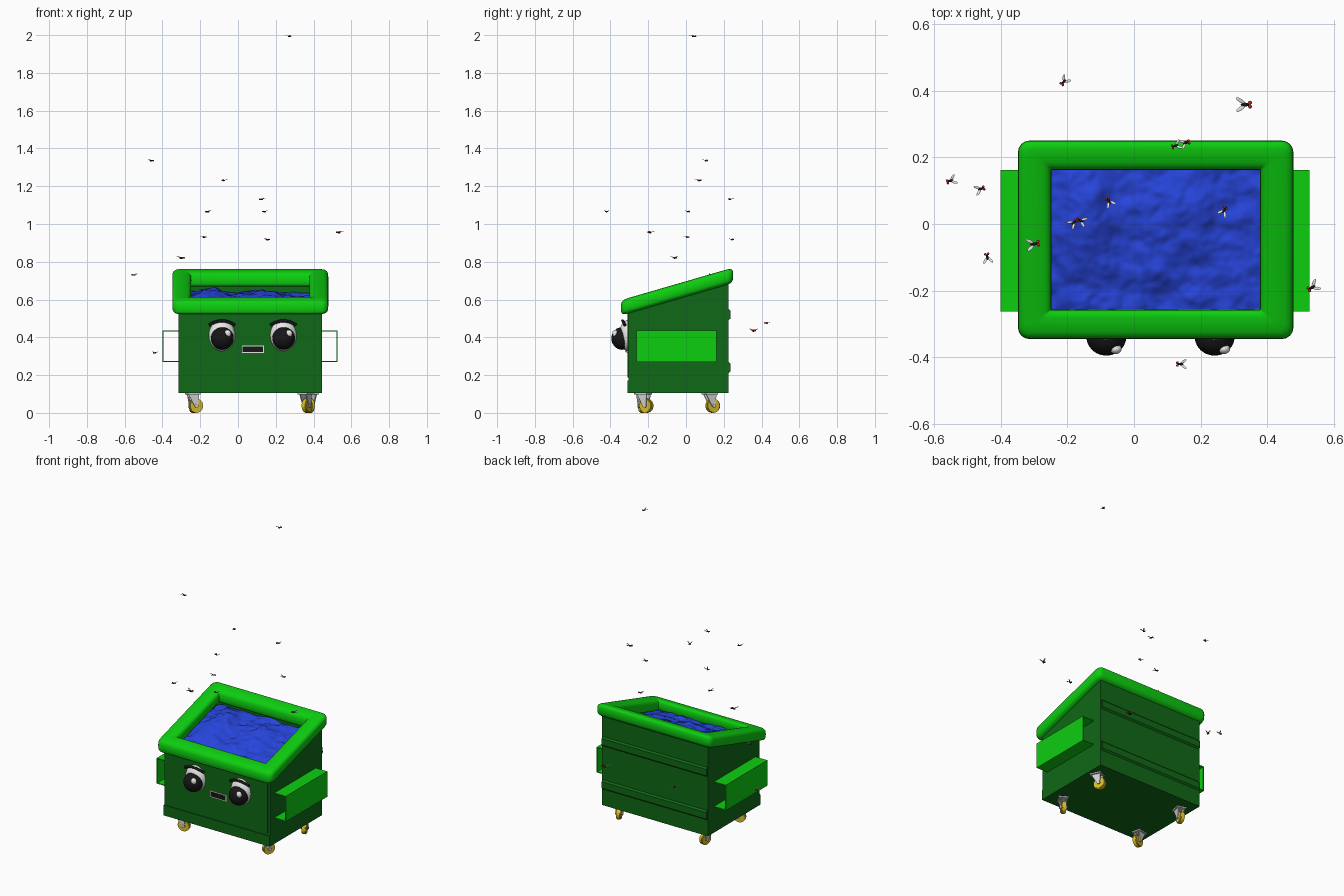
import bpy, bmesh, math
from mathutils import Vector, Matrix, noise

if "Cube" in bpy.data.objects:
    bpy.data.objects.remove(bpy.data.objects["Cube"], do_unlink=True)


def material(name, r, g, b):
    m = bpy.data.materials.new(name)
    m.use_nodes = True
    m.diffuse_color = (r, g, b, 1)
    m.node_tree.nodes["Principled BSDF"].inputs["Base Color"].default_value = (r, g, b, 1)
    return m


DARK = material("dark green", 0.005, 0.14, 0.008)
BRIGHT = material("bright green", 0.004, 0.62, 0.005)
BLUE = material("blue", 0.02, 0.06, 0.72)
WHITE = material("white", 0.85, 0.85, 0.85)
BLACK = material("black", 0.008, 0.008, 0.008)
YELLOW = material("yellow", 0.7, 0.52, 0.02)
GREY = material("light grey", 0.65, 0.65, 0.65)
RED = material("red", 0.55, 0.03, 0.02)

CX, CY = 0.065, -0.0475      # middle of the bin opening


def slope(y):
    """Height of the sloping bin top at depth y."""
    return 0.642 + 0.29 * (y - CY)


def finish(name, bm, mats, smooth=True):
    bmesh.ops.recalc_face_normals(bm, faces=bm.faces[:])
    mesh = bpy.data.meshes.new(name)
    bm.to_mesh(mesh)
    bm.free()
    for m in mats:
        mesh.materials.append(m)
    ob = bpy.data.objects.new(name, mesh)
    bpy.context.collection.objects.link(ob)
    if smooth:
        bpy.ops.object.select_all(action='DESELECT')
        ob.select_set(True)
        bpy.context.view_layer.objects.active = ob
        bpy.ops.object.shade_smooth_by_angle(angle=math.radians(40))
    return ob


def paint(verts, index):
    for f in {f for v in verts for f in v.link_faces}:
        f.material_index = index


def add_box(bm, lo, hi, index=0):
    lo, hi = Vector(lo), Vector(hi)
    mat = Matrix.Translation((lo + hi) / 2) @ Matrix.Diagonal((*(hi - lo), 1))
    verts = bmesh.ops.create_cube(bm, size=1, matrix=mat)["verts"]
    paint(verts, index)
    return verts


def add_ball(bm, centre, radii, index=0, turn=Matrix(), u=24, v=14):
    mat = Matrix.Translation(centre) @ turn @ Matrix.Diagonal((*radii, 1))
    paint(bmesh.ops.create_uvsphere(bm, u_segments=u, v_segments=v, radius=1, matrix=mat)["verts"], index)


def add_disc(bm, centre, radius, depth, index=0):
    mat = Matrix.Translation(centre) @ Matrix.Rotation(math.pi / 2, 4, 'X')
    verts = bmesh.ops.create_cone(bm, cap_ends=True, segments=24, radius1=radius,
                                  radius2=radius, depth=depth, matrix=mat)["verts"]
    paint(verts, index)


def box(name, lo, hi, mat):
    bm = bmesh.new()
    add_box(bm, lo, hi)
    return finish(name, bm, [mat], False)


# Bin body: open box with a sloping top and thick walls
bm = bmesh.new()
for v in add_box(bm, (-0.315, -0.305, 0.105), (0.445, 0.225, 0.5)):
    if v.co.z > 0.3:
        v.co.z = slope(v.co.y)
top = max(bm.faces, key=lambda f: f.calc_center_median().z)
bmesh.ops.delete(bm, geom=[top], context='FACES_ONLY')
body = finish("bin_body", bm, [DARK], False)
walls = body.modifiers.new("walls", 'SOLIDIFY')
walls.thickness = 0.02

# Front panels and rear ribs
box("front_panel", (-0.298, -0.311, 0.187), (0.43, -0.3, 0.54), DARK)
box("front_lower_band", (-0.315, -0.311, 0.105), (0.445, -0.3, 0.172), DARK)
for name, z in (("lower", 0.24), ("upper", 0.52)):
    bm = bmesh.new()
    for v in add_box(bm, (-0.31, 0.22, z - 0.035), (0.44, 0.235, z + 0.035)):
        if v.co.y > 0.23:
            v.co.z = z + (v.co.z - z) * 0.6
    finish(name + "_rear_rib", bm, [DARK], False)

# Rounded rim: rings of a soft rectangular section swept round the opening
bm = bmesh.new()
rings = []
SECTION, ARC = 20, 5
for i in range(SECTION):
    a = 2 * math.pi * i / SECTION
    c, s = math.cos(a), math.sin(a)
    u = math.copysign(abs(c) ** 0.6, c)
    w = math.copysign(abs(s) ** 0.6, s)
    hx, hy = 0.363 + 0.05 * u, 0.2535 + 0.044 * u
    r = 0.002 + 0.016 * (u + 1)
    ring = []
    for q, (sx, sy) in enumerate(((1, 1), (-1, 1), (-1, -1), (1, -1))):
        for k in range(ARC):
            t = math.pi / 2 * (q + k / (ARC - 1))
            x = CX + sx * (hx - r) + r * math.cos(t)
            y = CY + sy * (hy - r) + r * math.sin(t)
            ring.append(bm.verts.new((x, y, slope(y) + 0.041 * w)))
    rings.append(ring)
for i, ring in enumerate(rings):
    nxt = rings[(i + 1) % SECTION]
    for k in range(len(ring)):
        j = (k + 1) % len(ring)
        bm.faces.new((ring[k], ring[j], nxt[j], nxt[k]))
finish("rim", bm, [BRIGHT])

# Lumpy rubbish filling
bm = bmesh.new()
mat = Matrix.Translation((CX, -0.04, 0)) @ Matrix.Diagonal((0.72, 0.49, 1, 1))
bmesh.ops.create_grid(bm, x_segments=90, y_segments=64, size=0.5, matrix=mat)
for v in bm.verts:
    x, y = v.co.x, v.co.y
    hump = (0.055 * math.exp(-((x + 0.15) / 0.1) ** 2) + 0.04 * math.exp(-((x - 0.13) / 0.11) ** 2))
    hump *= math.exp(-((y - 0.02) / 0.16) ** 2)
    lumps = noise.fractal(Vector((x * 11, y * 11, 3)), 1.0, 2.0, 4)
    v.co.z = 0.59 + 0.16 * (y + 0.05) + hump + 0.018 * lumps
finish("rubbish", bm, [BLUE])

# Fork pockets: thin sleeves open at front and back
for name, inner, outer in (("right", -0.315, -0.4), ("left", 0.445, 0.527)):
    lo, hi = min(inner, outer), max(inner, outer)
    skin = outer - math.copysign(0.005, outer)
    bm = bmesh.new()
    add_box(bm, (lo, -0.262, 0.27), (hi, 0.162, 0.275))
    add_box(bm, (lo, -0.262, 0.43), (hi, 0.162, 0.435))
    add_box(bm, (min(skin, outer), -0.262, 0.27), (max(skin, outer), 0.162, 0.435))
    finish(name + "_fork_pocket", bm, [BRIGHT], False)

# Eyes with pupils, glints and brows
for name, x in (("right", -0.085), ("left", 0.24)):
    bm = bmesh.new()
    add_ball(bm, (x, -0.305, 0.41), (0.071, 0.05, 0.083))
    add_ball(bm, (x + 0.002, -0.338, 0.394), (0.06, 0.057, 0.06), 1)
    add_ball(bm, (x + 0.03, -0.375, 0.42), (0.018, 0.015, 0.02))
    finish(name + "_eye", bm, [WHITE, BLACK])
    curve = bpy.data.curves.new(name + "_brow", 'CURVE')
    curve.dimensions = '3D'
    curve.bevel_depth = 0.008
    curve.bevel_resolution = 2
    curve.use_fill_caps = True
    line = curve.splines.new('POLY')
    line.points.add(10)
    for i, p in enumerate(line.points):
        t = i / 5 - 1
        p.co = (x + 0.068 * t, -0.335 + 0.012 * t * t, 0.487 - 0.022 * t * t, 1)
    curve.materials.append(BLACK)
    bpy.context.collection.objects.link(bpy.data.objects.new(name + "_brow", curve))

# Mouth
box("mouth_edge", (0.02, -0.316, 0.318), (0.137, -0.309, 0.357), WHITE)
box("mouth", (0.025, -0.319, 0.323), (0.132, -0.312, 0.352), BLACK)

# Swivel casters, each turned its own way
CASTERS = (("front_right", -0.235, -0.235, 15), ("front_left", 0.36, -0.22, 60),
           ("back_left", 0.385, 0.13, 115), ("back_right", -0.24, 0.13, 75))
for name, x, y, angle in CASTERS:
    bm = bmesh.new()
    add_box(bm, (-0.04, -0.03, 0.097), (0.03, 0.03, 0.106))
    for side in (-1, 1):
        for v in add_box(bm, (-0.035, side * 0.018 - 0.003, 0.035), (0.025, side * 0.018 + 0.003, 0.1)):
            if v.co.z < 0.05:
                v.co.x = v.co.x * 0.3 + 0.012
    add_disc(bm, (0.012, 0, 0.038), 0.034, 0.028, 1)
    add_disc(bm, (0.012, 0, 0.038), 0.038, 0.018, 1)
    add_disc(bm, (0.012, 0, 0.038), 0.01, 0.046)
    bm.transform(Matrix.Translation((x, y, 0)) @ Matrix.Rotation(math.radians(angle), 4, 'Z'))
    finish(name + "_caster", bm, [GREY, YELLOW])

# Flies: position, heading and size
FLIES = ((0.27, 0.04, 1.993, 60, 1), (-0.46, 0.105, 1.335, 20, 1), (-0.075, 0.068, 1.23, 120, 1),
         (0.125, 0.235, 1.13, 200, 1), (-0.16, 0.01, 1.065, 160, 1), (0.14, -0.42, 1.065, 180, 1),
         (0.535, -0.19, 0.955, 210, 1.2), (-0.18, 0.005, 0.93, 40, 1), (0.155, 0.243, 0.917, 20, 1),
         (-0.3, -0.06, 0.82, 10, 1.3), (-0.55, 0.13, 0.73, 200, 1), (-0.44, -0.1, 0.317, 100, 1),
         (0.333, 0.358, 0.435, 0, 1.5), (-0.21, 0.427, 0.475, 230, 1))
for n, (x, y, z, angle, size) in enumerate(FLIES):
    bm = bmesh.new()
    add_ball(bm, (0, 0, 0), (0.009, 0.004, 0.004), 0, u=8, v=6)
    for side in (-1, 1):
        add_ball(bm, (0.01, side * 0.004, 0.001), (0.004, 0.004, 0.004), 1, u=8, v=6)
        tilt = Matrix.Rotation(side * -0.6, 4, 'Z') @ Matrix.Rotation(0.3, 4, 'Y')
        add_ball(bm, (-0.009, side * 0.008, 0.004), (0.011, 0.004, 0.001), 2, tilt, 8, 6)
    bm.transform(Matrix.Translation((x, y, z)) @ Matrix.Rotation(math.radians(angle), 4, 'Z')
                 @ Matrix.Scale(size, 4))
    finish(f"fly_{n + 1}", bm, [BLACK, RED, WHITE])
